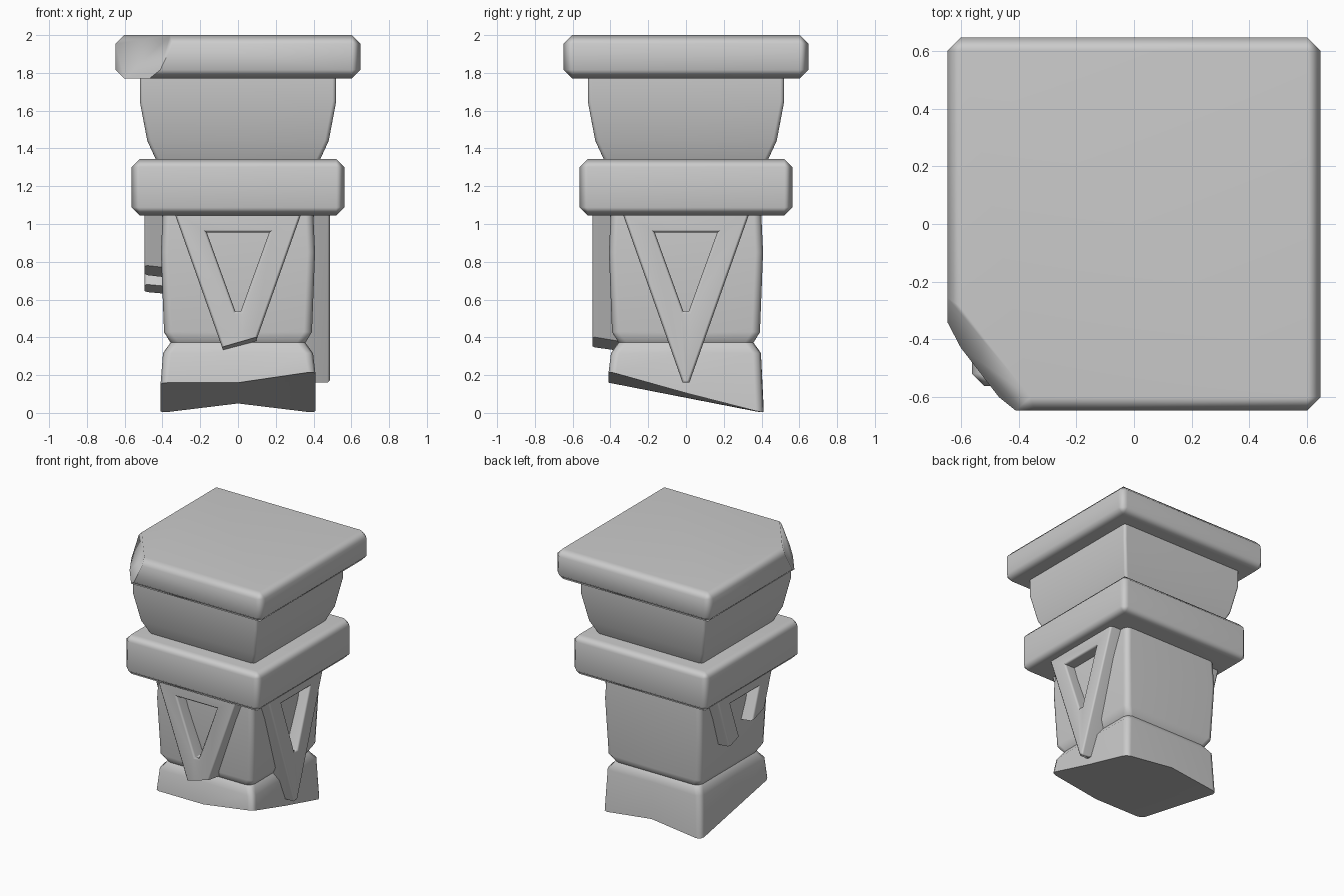
import bpy, bmesh, math
from mathutils import Matrix

if "Cube" in bpy.data.objects:
    bpy.data.objects.remove(bpy.data.objects["Cube"])


def finish(bm, name):
    bmesh.ops.recalc_face_normals(bm, faces=bm.faces[:])
    mesh = bpy.data.meshes.new(name)
    bm.to_mesh(mesh)
    bm.free()
    ob = bpy.data.objects.new(name, mesh)
    bpy.context.collection.objects.link(ob)
    bpy.ops.object.select_all(action='DESELECT')
    ob.select_set(True)
    bpy.context.view_layer.objects.active = ob
    bpy.ops.object.shade_smooth_by_angle(angle=math.radians(50))
    mod = ob.modifiers.new("weighted_normals", 'WEIGHTED_NORMAL')
    mod.keep_sharp = True
    return ob


def bevel(bm, edges, width, segments=1):
    bmesh.ops.bevel(bm, geom=edges, offset=width, segments=segments,
                    profile=0.5, affect='EDGES', clamp_overlap=True)


def slice_off(bm, co, normal):
    # remove everything on the normal side and cap the break
    geom = bm.verts[:] + bm.edges[:] + bm.faces[:]
    bmesh.ops.bisect_plane(bm, geom=geom, plane_co=co, plane_no=normal, clear_outer=True)
    bmesh.ops.holes_fill(bm, edges=[e for e in bm.edges if e.is_boundary], sides=0)


def slab(name, half, z0, z1, width, chip=None):
    bm = bmesh.new()
    bmesh.ops.create_cube(bm, size=1, matrix=Matrix.Translation((0, 0, (z0 + z1) / 2))
                          @ Matrix.Diagonal((2 * half, 2 * half, z1 - z0, 1)))
    bevel(bm, bm.edges[:], width)
    if chip:
        slice_off(bm, *chip)
    return finish(bm, name)


def square_loft(name, profile, width, bottom=None):
    # rings of four corners and four edge midpoints; bottom = heights of a broken underside
    grid = [(-1, -1), (0, -1), (1, -1), (1, 0), (1, 1), (0, 1), (-1, 1), (-1, 0)]
    bm = bmesh.new()
    rings = [[bm.verts.new((x * w, y * w, z)) for x, y in grid] for w, z in profile]
    if bottom:
        for v, z in zip(rings[0], bottom):
            v.co.z = z
    for a, b in zip(rings, rings[1:]):
        for i in range(8):
            j = (i + 1) % 8
            bm.faces.new((a[i], a[j], b[j], b[i]))
    for r in (rings[0], rings[-1]):
        bm.faces.new(r[1:6])
        bm.faces.new(r[5:] + r[:2])
    corners = [e for e in bm.edges
               if all(abs(abs(v.co.x) - abs(v.co.y)) < 1e-4 for v in e.verts)
               and abs(e.verts[0].co.z - e.verts[1].co.z) > 0.02]
    bevel(bm, corners, width, 2)
    return finish(bm, name)


def v_ornament(name, angle, front, break_line=None):
    # open V frame facing -y, optionally snapped off below a sloping line
    outer = [(-0.337, 1.06), (0.337, 1.06), (0.018, 0.16), (-0.018, 0.16)]
    inner = [(-0.165, 0.955), (0.165, 0.955), (0.015, 0.54), (-0.015, 0.54)]
    bm = bmesh.new()
    f_out, b_out, f_in, b_in = [[bm.verts.new((u, y, z)) for u, z in pts]
                                for pts in (outer, inner) for y in (-front, -0.33)]
    for i in range(4):
        j = (i + 1) % 4
        for a, b in ((f_out, f_in), (f_in, b_in), (b_in, b_out), (b_out, f_out)):
            bm.faces.new((a[i], a[j], b[j], b[i]))
    bmesh.ops.recalc_face_normals(bm, faces=bm.faces[:])
    rim = [e for e in bm.edges if e.calc_face_angle(0) > 0.5
           and all(abs(v.co.y + front) < 1e-5 for v in e.verts)]
    bevel(bm, rim, 0.014)
    if break_line:
        z, slope, tilt = break_line
        slice_off(bm, (0, -front, z), (slope, tilt, -1))
    bmesh.ops.rotate(bm, verts=bm.verts[:], cent=(0, 0, 0),
                     matrix=Matrix.Rotation(math.radians(angle), 3, 'Z'))
    return finish(bm, name)


# Top slab with one chipped corner
slab("top_slab", 0.648, 1.77, 2.0, 0.046, ((-0.60, -0.29, 2.0), (-0.79, -0.61, 0.378)))

# Flared neck between the slabs
square_loft("neck", [(0.425, 1.32), (0.48, 1.44), (0.52, 1.65), (0.52, 1.79)], 0.02)

# Middle slab
slab("middle_slab", 0.563, 1.045, 1.345, 0.043)

# Shaft with a groove and a broken underside
square_loft("shaft", [(0.41, 0.0), (0.395, 0.32), (0.357, 0.372), (0.39, 0.425),
                      (0.408, 0.85), (0.398, 1.06)], 0.04,
            bottom=[0.16, 0.16, 0.22, 0.105, 0.0, 0.05, 0.0, 0.08])

# V ornaments: whole on the right, broken on the front and left
v_ornament("right_ornament", 90, 0.487)
v_ornament("front_ornament", 0, 0.495, (0.373, 0.29, -0.15))
v_ornament("left_ornament", -90, 0.495, (0.703, 0.33, -0.1))
